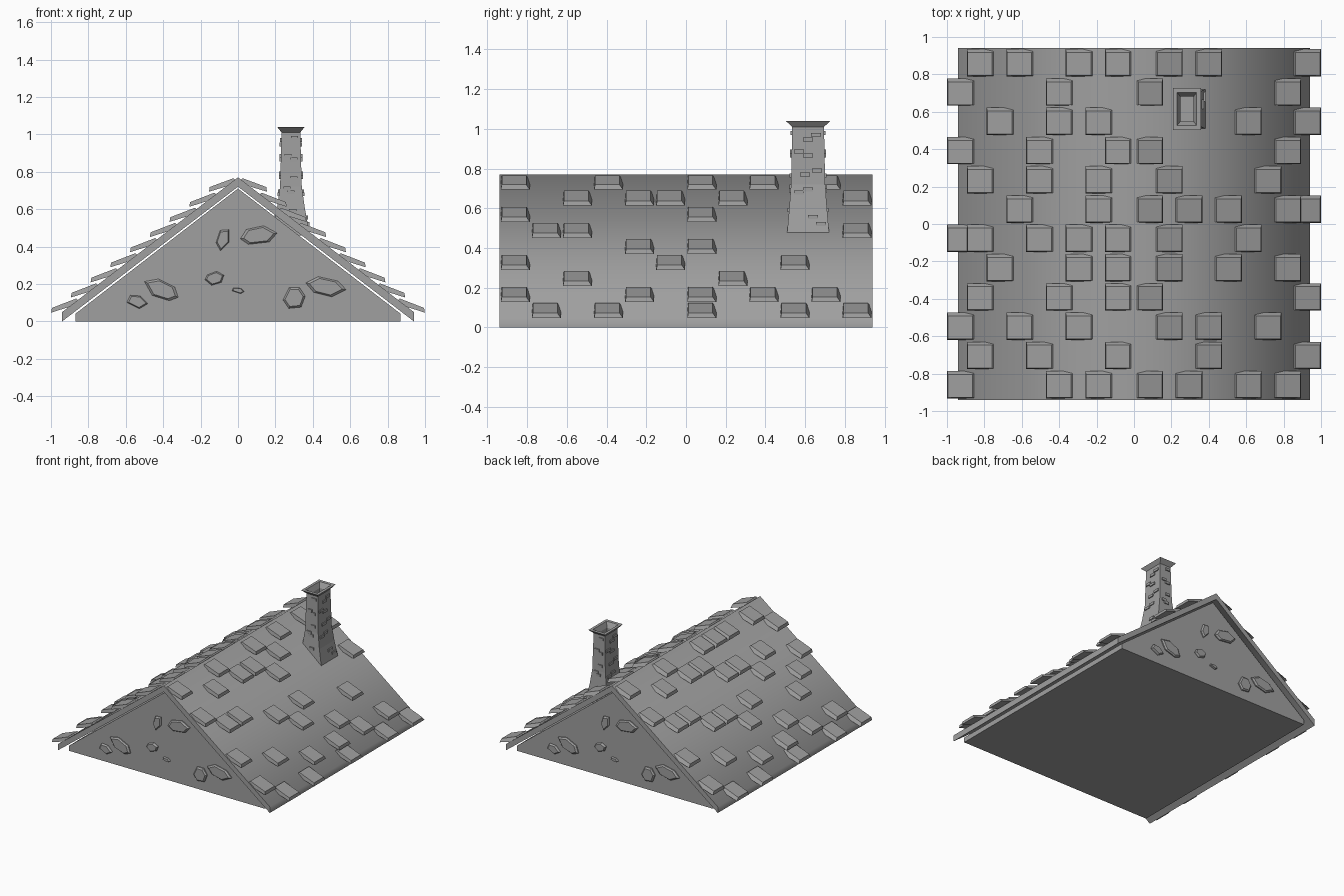
import bpy, bmesh, math, random
from mathutils import Vector

cube = bpy.data.objects.get("Cube")
if cube:
    bpy.data.objects.remove(cube, do_unlink=True)

random.seed(4)
HALF = 0.94        # half width and half length of the roof
RIDGE = 0.77
PITCH = 0.766

grey = bpy.data.materials.new("stone_grey")
grey.use_nodes = True
color = (0.35, 0.35, 0.35, 1)
grey.diffuse_color = color
grey.node_tree.nodes["Principled BSDF"].inputs["Base Color"].default_value = color


def finish(bm, name, smooth=None):
    """Turn a bmesh into a named grey object."""
    bmesh.ops.recalc_face_normals(bm, faces=bm.faces)
    mesh = bpy.data.meshes.new(name)
    bm.to_mesh(mesh)
    bm.free()
    mesh.materials.append(grey)
    obj = bpy.data.objects.new(name, mesh)
    bpy.context.collection.objects.link(obj)
    if smooth:
        bpy.ops.object.select_all(action="DESELECT")
        obj.select_set(True)
        bpy.context.view_layer.objects.active = obj
        bpy.ops.object.shade_smooth_by_angle(angle=math.radians(smooth))
    return obj


def loft(bm, loops):
    """Bridge closed loops of equal length and cap both ends."""
    rings = [[bm.verts.new(p) for p in loop] for loop in loops]
    for a, b in zip(rings, rings[1:]):
        for i in range(len(a)):
            j = (i + 1) % len(a)
            bm.faces.new((a[i], a[j], b[j], b[i]))
    bm.faces.new(rings[0])
    bm.faces.new(rings[-1])


def roof_z(x):
    return RIDGE - PITCH * abs(x)


# Roof: one bent slab, smooth over the ridge and the eaves
eave = roof_z(HALF)
section = [(-HALF, 0), (-HALF, eave), (0, RIDGE), (HALF, eave), (HALF, 0), (0, RIDGE - eave)]
bm = bmesh.new()
rings = [[bm.verts.new((x, y, z)) for x, z in section] for y in (-HALF, HALF)]
for i in range(6):
    j = (i + 1) % 6
    bm.faces.new((rings[0][i], rings[0][j], rings[1][j], rings[1][i]))
for r in rings:
    bm.faces.new((r[0], r[1], r[2], r[5]))
    bm.faces.new((r[2], r[3], r[4], r[5]))
finish(bm, "roof_slab", 80)

# Gable body under the slab
WALL = 0.9
bm = bmesh.new()
inner = [(-0.87, 0), (-0.87, 0.04), (0, 0.71), (0.87, 0.04), (0.87, 0)]
loft(bm, [[(x, y, z) for x, z in inner] for y in (-WALL, WALL)])
finish(bm, "gable_body")


# Shingles: each digit is a course counted down from the ridge
def shingle(bm, side, course, y):
    low = 0.155 + 0.1055 * course
    high = low - 0.16
    z_high, z_low = roof_z(high) if high > 0 else RIDGE, RIDGE - PITCH * low
    high = max(high, 0)
    under = [(high, z_high - 0.03), (low, z_low + 0.042)]
    over = [(high + 0.025, z_high - 0.005), (low - 0.004, z_low + 0.067)]
    loops = []
    for (a, b), near, far in ((under, -0.073, 0.073), (over, -0.068, 0.055)):
        loops.append([(side * a[0], y + near, a[1]), (side * b[0], y + near, b[1]),
                      (side * b[0], y + far, b[1]), (side * a[0], y + far, a[1])])
    loft(bm, loops)


LEFT_SIDE = ["138", "07", "58", "07", "16", "02478", "15", "147", "08", "136", "38", "0257"]
RIGHT_SIDE = ["7520", "83", "631", "840", "741", "51", "87420", "620", "730", "852", "740", "831"]
for name, side, rows in (("left_shingles", 1, LEFT_SIDE), ("right_shingles", -1, RIGHT_SIDE)):
    bm = bmesh.new()
    for i, row in enumerate(rows):
        for digit in row:
            shingle(bm, side, int(digit), 0.862 - 0.1565 * i)
    finish(bm, name)

# Chimney: flared foot, straight shaft, spreading cap and hollow flue
CX, CY = 0.283, 0.615
SHAFT = [(0.46, 0.102, 0.107), (0.6, 0.075, 0.095), (0.72, 0.058, 0.086), (1.01, 0.05, 0.08)]
FLUE = [(1.04, 0.074, 0.113), (1.04, 0.052, 0.088), (1.0, 0.035, 0.066), (0.85, 0.035, 0.066)]
bm = bmesh.new()
loft(bm, [[(CX + sx * hx, CY + sy * hy, z) for sx, sy in ((-1, -1), (1, -1), (1, 1), (-1, 1))]
          for z, hx, hy in SHAFT + FLUE])
finish(bm, "chimney")


def shaft_half(z, axis):
    """Half width of the shaft at a height."""
    for a, b in zip(SHAFT, SHAFT[1:]):
        if z <= b[0]:
            t = (z - a[0]) / (b[0] - a[0])
            return a[axis] + t * (b[axis] - a[axis])
    return SHAFT[-1][axis]


# Raised bricks on all four chimney faces: offset across the face, height
END_BRICKS = [(0.02, 0.98), (-0.015, 0.885), (0.015, 0.865), (0.015, 0.765),
              (-0.02, 0.71), (0, 0.69), (0.01, 0.59)]
SIDE_BRICKS = [(0.04, 0.97), (0, 0.945), (-0.045, 0.885), (0, 0.865), (0.045, 0.79), (-0.015, 0.77),
               (0, 0.695), (-0.045, 0.68), (0.025, 0.555), (0.065, 0.52)]
bm = bmesh.new()
for axis, bricks, width in ((1, SIDE_BRICKS, 0.05), (2, END_BRICKS, 0.038)):
    for side in (-1, 1):
        for across, z in bricks:
            out = side * shaft_half(z, axis)
            along = -side * across if axis == 2 else side * across
            if axis == 1:
                spot, size = Vector((CX + out, CY + along, z)), Vector((0.016, width, 0.02))
            else:
                spot, size = Vector((CX + along, CY + out, z)), Vector((width, 0.016, 0.02))
            for v in bmesh.ops.create_cube(bm, size=1)["verts"]:
                v.co = v.co * size + spot
finish(bm, "chimney_bricks")

# Gable stones: centre, half width, half height, tilt in degrees, corners
STONES = [(-0.08, 0.44, 0.035, 0.065, -15, 5), (0.11, 0.46, 0.1, 0.05, 8, 6),
          (-0.41, 0.17, 0.1, 0.05, -22, 6), (-0.54, 0.105, 0.06, 0.035, -15, 5),
          (-0.125, 0.23, 0.053, 0.036, 15, 6), (0, 0.165, 0.034, 0.016, -10, 5),
          (0.3, 0.125, 0.06, 0.063, 0, 6), (0.47, 0.185, 0.11, 0.05, -12, 6)]


def stone_outline(x, z, w, h, tilt, corners):
    tilt = math.radians(tilt)
    points = []
    for i in range(corners):
        a = math.tau * (i + random.uniform(-0.2, 0.2)) / corners
        u, v = w * math.cos(a), h * math.sin(a)
        points.append((x + u * math.cos(tilt) - v * math.sin(tilt),
                       z + u * math.sin(tilt) + v * math.cos(tilt)))
    return points


outlines = [(s, stone_outline(*s)) for s in STONES]
for name, side in (("front_gable_stones", 1), ("back_gable_stones", -1)):
    bm = bmesh.new()
    for (cx, cz, *_), outline in outlines:
        loops = []
        for depth, scale in ((-0.01, 1), (0.008, 1), (0.018, 0.82)):
            loops.append([(side * (cx + (x - cx) * scale), -side * (WALL + depth),
                           cz + (z - cz) * scale) for x, z in outline])
        loft(bm, loops)
    finish(bm, name)
